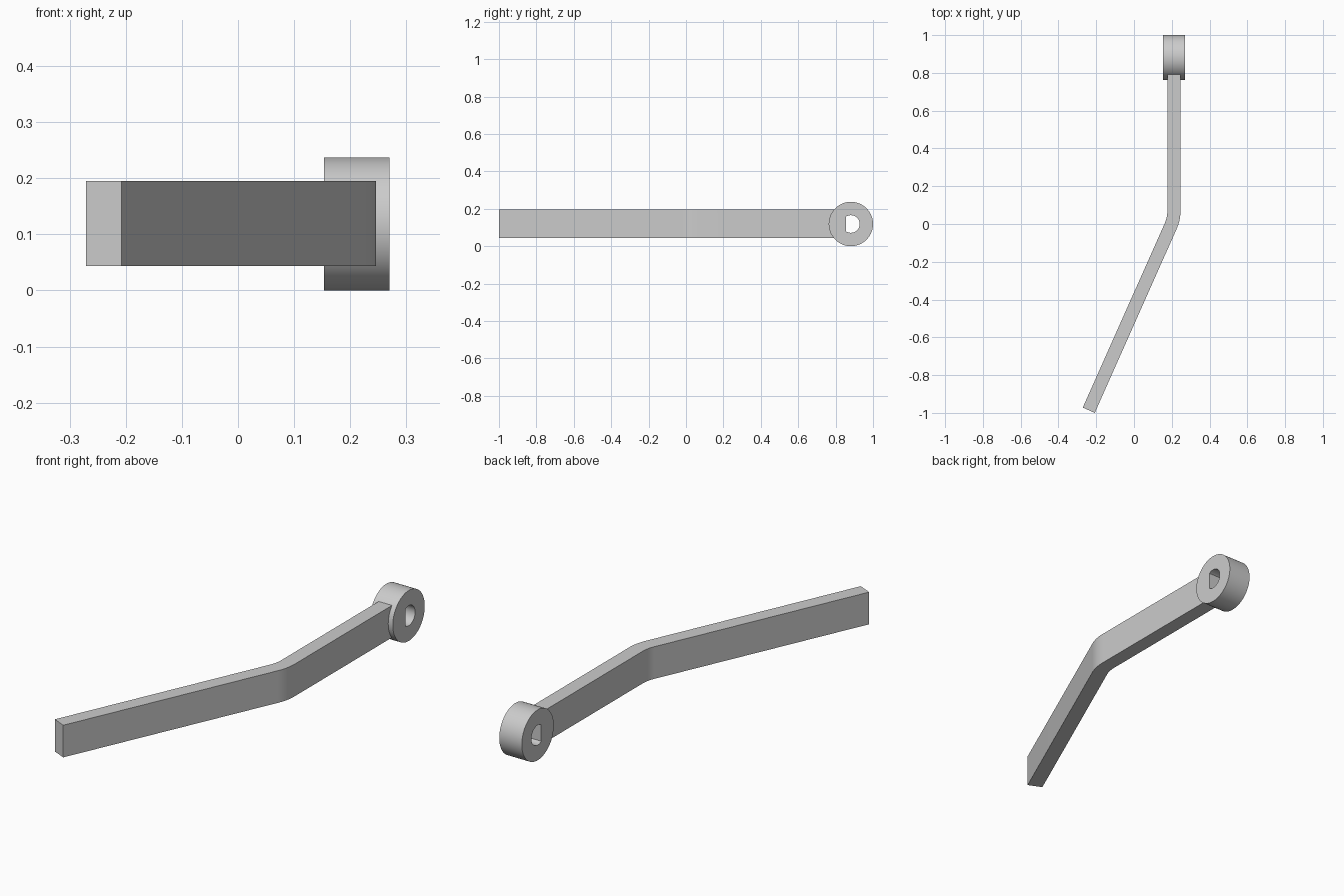
import bpy, bmesh
from math import sin, cos, tan, pi, radians, acos
from mathutils import Vector

if "Cube" in bpy.data.objects:
    bpy.data.objects.remove(bpy.data.objects["Cube"])

W = 0.0695                      # bar thickness
CX = 0.2115                     # centre line of the upper bar and boss
CY, CZ, R = 0.8815, 0.1185, 0.1185  # boss axis and radius


def prism(name, points, offset):
    """Extrude a closed outline of 3D points by an offset vector."""
    bm = bmesh.new()
    face = bm.faces.new([bm.verts.new(p) for p in points])
    ext = bmesh.ops.extrude_face_region(bm, geom=[face])
    new = [v for v in ext["geom"] if isinstance(v, bmesh.types.BMVert)]
    bmesh.ops.translate(bm, verts=new, vec=offset)
    bmesh.ops.recalc_face_normals(bm, faces=bm.faces)
    mesh = bpy.data.meshes.new(name)
    bm.to_mesh(mesh)
    bm.free()
    obj = bpy.data.objects.new(name, mesh)
    bpy.context.collection.objects.link(obj)
    return obj


def combine(obj, other, operation):
    """Apply a boolean and remove the helper object."""
    mod = obj.modifiers.new(operation, 'BOOLEAN')
    mod.operation, mod.object, mod.solver = operation, other, 'EXACT'
    bpy.context.view_layer.objects.active = obj
    bpy.ops.object.modifier_apply(modifier=mod.name)
    bpy.data.objects.remove(other)


def arc(radius, start, end, steps, x):
    """Arc in the YZ plane around the boss axis."""
    angles = [start + (end - start) * i / steps for i in range(steps + 1)]
    return [(x, CY + radius * cos(a), CZ + radius * sin(a)) for a in angles]


# Bent bar: concentric bend between the straight and angled legs
bend, r_mid, steps = radians(24), 0.20, 16
start_y = 0.0275 + r_mid * tan(bend / 2)
bend_centre = Vector((CX - r_mid, start_y))
tip = Vector((-0.2395, -0.986))
side = Vector((cos(bend), -sin(bend))) * W / 2


def edge(sign):
    r = r_mid + sign * W / 2
    pts = [Vector((CX + sign * W / 2, 0.80))]
    for i in range(steps + 1):
        a = -bend * i / steps
        pts.append(bend_centre + r * Vector((cos(a), sin(a))))
    return pts + [tip + sign * side]


outline = edge(1) + edge(-1)[::-1]
lever = prism("bent_lever", [(p.x, p.y, 0.044) for p in outline], (0, 0, 0.151))

# Round boss on the end of the bar
boss = prism("boss", arc(R, 0, 2 * pi, 96, 0.153)[:-1], (0.117, 0, 0))
combine(lever, boss, 'UNION')

# D-shaped shaft hole, flat side towards the bar
hole_r = 0.047
flat = acos(-0.026 / hole_r)
hole = prism("hole_cutter", arc(hole_r, -flat, flat, 48, 0.1), (0.25, 0, 0))
hole.hide_render = True
combine(lever, hole, 'DIFFERENCE')

# Smooth curved walls, crisp edges
bpy.ops.object.select_all(action='DESELECT')
lever.select_set(True)
bpy.context.view_layer.objects.active = lever
bpy.ops.object.shade_smooth_by_angle(angle=radians(30))
